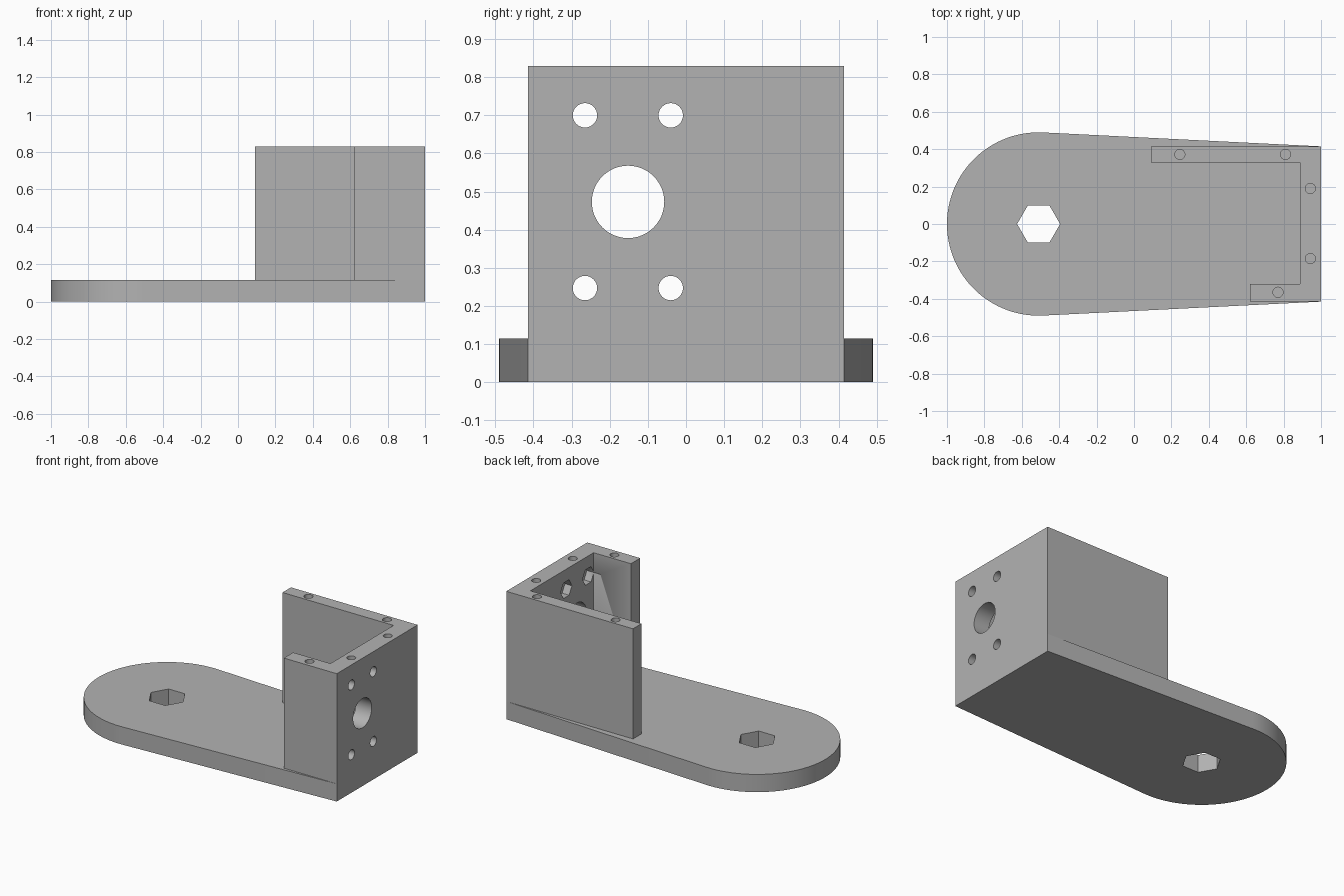
import bpy, bmesh
from math import pi, cos, sin, atan2, acos, hypot
from mathutils import Matrix, Vector

cube = bpy.data.objects.get("Cube")
if cube:
    bpy.data.objects.remove(cube, do_unlink=True)

grey = bpy.data.materials.new("plain_grey")
grey.use_nodes = True
grey.diffuse_color = (0.45, 0.45, 0.45, 1)
grey.node_tree.nodes["Principled BSDF"].inputs["Base Color"].default_value = grey.diffuse_color


def add_object(name, bm):
    bmesh.ops.recalc_face_normals(bm, faces=bm.faces)
    mesh = bpy.data.meshes.new(name)
    bm.to_mesh(mesh)
    bm.free()
    mesh.materials.append(grey)
    obj = bpy.data.objects.new(name, mesh)
    bpy.context.collection.objects.link(obj)
    return obj


def extrude_outline(name, outline, bottom, top):
    bm = bmesh.new()
    face = bm.faces.new([bm.verts.new((x, y, bottom)) for x, y in outline])
    moved = bmesh.ops.extrude_face_region(bm, geom=[face])["geom"]
    bmesh.ops.translate(bm, vec=(0, 0, top - bottom),
                        verts=[v for v in moved if isinstance(v, bmesh.types.BMVert)])
    return add_object(name, bm)


def add_cutter(bm, centre, radius, depth, sides=48, axis="Z", turn=0):
    tilt = Matrix.Rotation(pi / 2, 4, "Y") if axis == "X" else Matrix()
    matrix = Matrix.Translation(Vector(centre)) @ tilt @ Matrix.Rotation(turn, 4, "Z")
    bmesh.ops.create_cone(bm, cap_ends=True, segments=sides, radius1=radius,
                          radius2=radius, depth=depth, matrix=matrix)


def cut(obj, bm):
    cutter = add_object("hole_cutter", bm)
    cutter.hide_render = True
    mod = obj.modifiers.new("holes", "BOOLEAN")
    mod.operation, mod.solver, mod.object = "DIFFERENCE", "EXACT", cutter
    bpy.context.view_layer.objects.active = obj
    bpy.ops.object.modifier_apply(modifier=mod.name)
    bpy.data.objects.remove(cutter, do_unlink=True)


# Main sizes
pivot, radius, half, thick, height = -0.51, 0.49, 0.415, 0.115, 0.83

# Base plate: round end with tangent sides to the square end
reach = 1 - pivot
start = atan2(half, reach) + acos(radius / hypot(reach, half))
steps = 64
angles = [start + (2 * pi - 2 * start) * i / steps for i in range(steps + 1)]
outline = [(pivot + radius * cos(a), radius * sin(a)) for a in angles]
base_plate = extrude_outline("base_plate", outline + [(1, -half), (1, half)], 0, thick)

# Hexagonal shaft hole
bm = bmesh.new()
add_cutter(bm, (pivot, 0, thick / 2), 0.115, 1, sides=6, turn=pi / 2)
# Align one pair of hexagon corners with the length of the plate
corner = max(v.co.x for v in bm.verts) - pivot
if corner < 0.11:
    bmesh.ops.rotate(bm, verts=bm.verts, cent=(pivot, 0, 0),
                     matrix=Matrix.Rotation(pi / 6, 3, "Z"))
cut(base_plate, bm)

# Upright bracket with three walls
inner = 0.888
walls = extrude_outline("bracket_walls", [
    (0.09, half), (1, half), (1, -half), (0.62, -half),
    (0.62, -0.32), (inner, -0.32), (inner, 0.328), (0.09, 0.328)], thick, height)

# Large shaft hole and four bolt holes through the end wall
bm = bmesh.new()
add_cutter(bm, (0.945, -0.152, 0.473), 0.095, 0.3, axis="X")
for y in (-0.265, -0.04):
    for z in (0.247, 0.7):
        add_cutter(bm, (0.945, y, z), 0.032, 0.3, sides=32, axis="X")
# Blind screw holes in the top rim
for x, y in ((0.245, 0.372), (0.81, 0.372), (0.943, 0.19), (0.943, -0.185), (0.77, -0.365)):
    add_cutter(bm, (x, y, height), 0.027, 0.4, sides=32)
cut(walls, bm)

# Hexagonal nut pockets on the inside of the end wall
bm = bmesh.new()
for y in (-0.265, -0.04):
    for z in (0.247, 0.7):
        add_cutter(bm, (inner, y, z), 0.058, 0.1, sides=6, axis="X")
cut(walls, bm)

for obj in (base_plate, walls):
    bpy.ops.object.select_all(action="DESELECT")
    obj.select_set(True)
    bpy.context.view_layer.objects.active = obj
    bpy.ops.object.shade_smooth_by_angle(angle=pi / 6)
